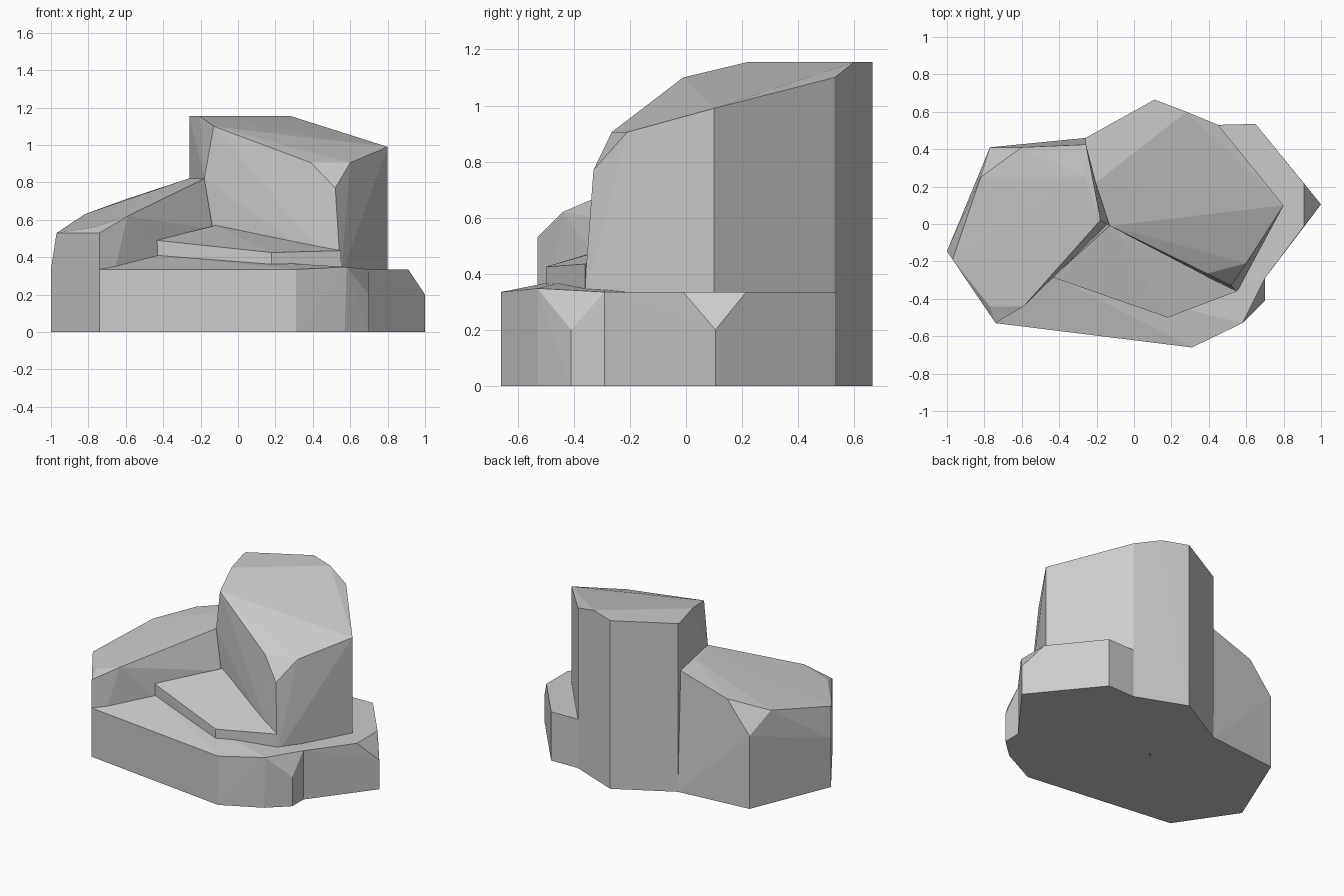
import bpy, bmesh


def rock(name, footprint, upper, foot_z=0.0):
    """Faceted boulder: convex skin stretched over a footprint and its upper corners."""
    bm = bmesh.new()
    for x, y in footprint:
        bm.verts.new((x, y, foot_z))
    for p in upper:
        bm.verts.new(p)
    res = bmesh.ops.convex_hull(bm, input=bm.verts[:])
    loose = {g for g in res["geom_interior"] + res["geom_unused"]
             if isinstance(g, bmesh.types.BMVert) and g.is_valid}
    bmesh.ops.delete(bm, geom=list(loose), context='VERTS')
    bmesh.ops.dissolve_limit(bm, angle_limit=0.01, verts=bm.verts[:], edges=bm.edges[:])
    bmesh.ops.recalc_face_normals(bm, faces=bm.faces[:])
    mesh = bpy.data.meshes.new(name)
    bm.to_mesh(mesh)
    bm.free()
    obj = bpy.data.objects.new(name, mesh)
    bpy.context.collection.objects.link(obj)
    return obj


def at(z, *points):
    return [(x, y, z) for x, y in points]


# Front ledge, with a chipped corner on its right
rock("front_ledge",
     [(-.74, -.53), (.31, -.66), (.57, -.53), (.70, -.41), (.70, -.29), (.3, .2), (-.14, .02)],
     at(.335, (-.74, -.53), (.31, -.66), (.70, -.29), (.3, .2), (-.14, .02))
     + [(.58, -.53, .348), (.70, -.41, .20), (-.43, -.28, .41), (.18, -.50, .348)])

# Right ledge, with a chipped outer corner
rock("right_ledge",
     [(.70, -.29), (1.0, .105), (.65, .535), (.45, .53), (.2, .1)],
     at(.335, (.70, -.29), (.91, -.01), (.91, .215), (.65, .535), (.45, .53), (.2, .1))
     + [(1.0, .105, .20)])

# Tall rock: sloping top falling towards the front right
rock("tall_rock",
     [(.11, .665), (.45, .53), (-.26, .46), (.3, .0), (-.10, .05)],
     at(1.155, (-.26, .43), (-.26, .46), (-.205, .22), (.28, .60), (.11, .665))
     + at(.905, (.39, -.265), (.60, -.21))
     + at(.30, (.80, .10), (.55, -.365), (-.12, .02))
     + [(-.13, -.01, 1.10), (.45, .53, 1.10), (.80, .10, .99),
        (.52, -.33, .77), (-.18, .02, .82)])

# Low rock on the left, leaning against the tall one
rock("low_rock",
     [(-1, -.145), (-.74, -.53), (-.77, .41), (-.26, .46), (.05, .2), (-.14, .0)],
     at(.335, (-1, -.145), (-.74, -.53))
     + at(.82, (-.18, .02), (-.265, .25), (-.25, .425))
     + [(-.97, -.19, .53), (-.77, -.44, .56), (-.74, -.53, .53), (-.59, -.44, .62),
        (-.77, .41, .50), (-.82, .25, .63), (-.60, .41, .71), (-.14, .0, .55)])

# Thin slab lying on the front ledge
rock("slab",
     [(-.43, -.28), (.18, -.50), (.55, -.36), (-.12, .02)],
     [(-.435, -.285, .49), (.18, -.50, .425), (.55, -.36, .435), (-.12, .0, .57)],
     foot_z=.33)
